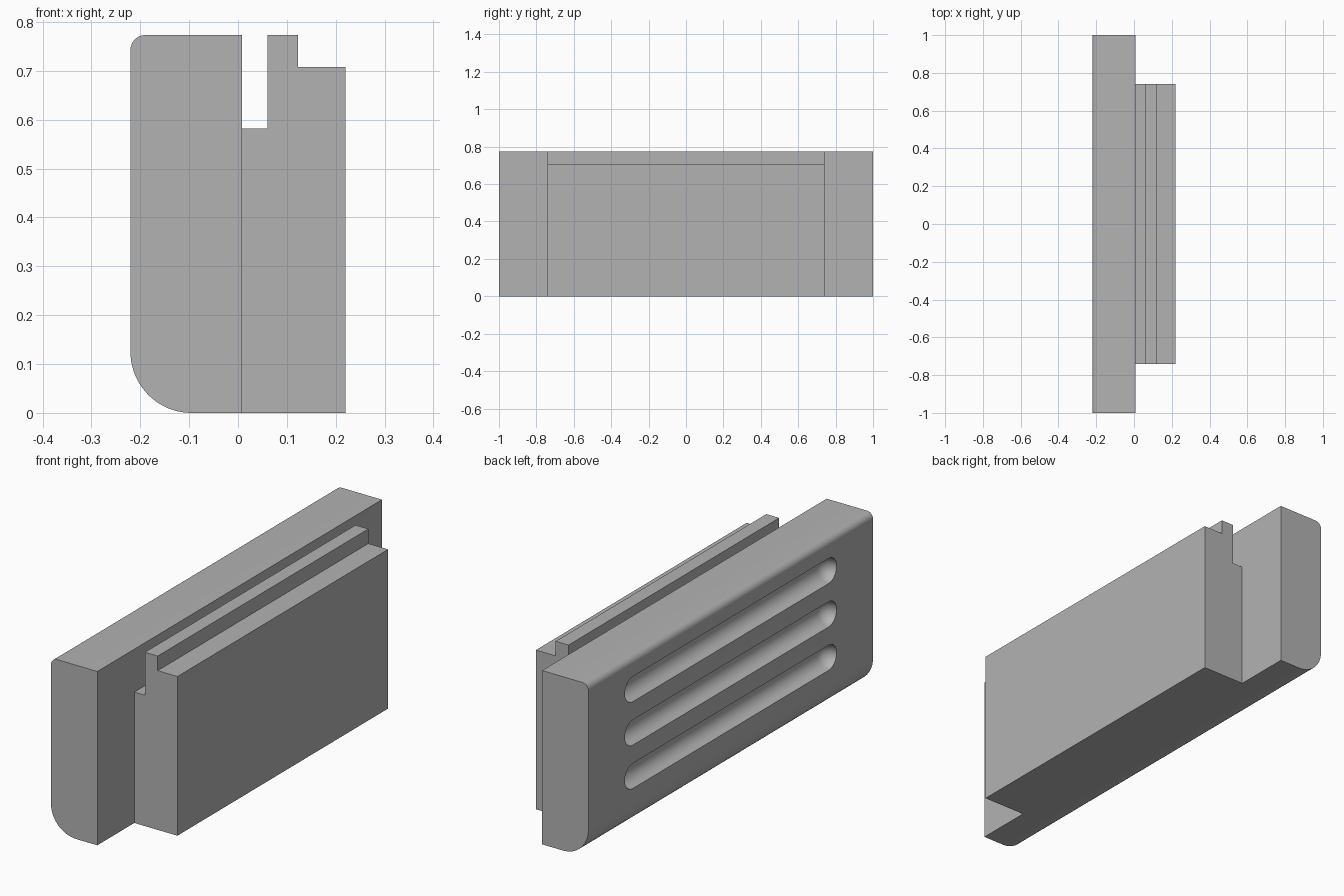
import bpy, bmesh, math
from mathutils import Matrix, Vector

cube = bpy.data.objects.get("Cube")
if cube:
    bpy.data.objects.remove(cube, do_unlink=True)

grey = bpy.data.materials.new("plain_grey")
grey.use_nodes = True
colour = (0.45, 0.45, 0.45, 1)
grey.diffuse_color = colour
grey.node_tree.nodes["Principled BSDF"].inputs["Base Color"].default_value = colour


def add_object(name, bm):
    bmesh.ops.recalc_face_normals(bm, faces=bm.faces)
    mesh = bpy.data.meshes.new(name)
    bm.to_mesh(mesh)
    bm.free()
    mesh.materials.append(grey)
    obj = bpy.data.objects.new(name, mesh)
    bpy.context.collection.objects.link(obj)
    return obj


def extrude_profile(name, points, half_length):
    """Extrude an (x, z) outline along y, centred on y = 0."""
    bm = bmesh.new()
    face = bm.faces.new([bm.verts.new((x, -half_length, z)) for x, z in points])
    ext = bmesh.ops.extrude_face_region(bm, geom=[face])
    verts = [g for g in ext["geom"] if isinstance(g, bmesh.types.BMVert)]
    bmesh.ops.translate(bm, verts=verts, vec=(0, 2 * half_length, 0))
    return add_object(name, bm)


def arc(cx, cz, radius, start, end, steps):
    angles = [math.radians(start + (end - start) * i / steps) for i in range(steps + 1)]
    return [(cx + radius * math.cos(a), cz + radius * math.sin(a)) for a in angles]


def capsule_cutter(name, location, radius, half_length):
    """Ball-ended rod along y."""
    bm = bmesh.new()
    bmesh.ops.create_uvsphere(bm, u_segments=32, v_segments=16, radius=radius)
    bmesh.ops.rotate(bm, verts=bm.verts, matrix=Matrix.Rotation(math.pi / 2, 3, 'X'))
    # split the ball at its equator and stretch the halves apart
    bmesh.ops.bisect_plane(bm, geom=bm.verts[:] + bm.edges[:] + bm.faces[:], dist=1e-5,
                           plane_co=(0, 0, 0), plane_no=(0, 1, 0), clear_inner=True)
    bmesh.ops.translate(bm, verts=bm.verts, vec=(0, half_length - radius, 0))
    half = bmesh.ops.duplicate(bm, geom=bm.verts[:] + bm.edges[:] + bm.faces[:])["geom"]
    for v in half:
        if isinstance(v, bmesh.types.BMVert):
            v.co.y = -v.co.y
    bmesh.ops.bridge_loops(bm, edges=[e for e in bm.edges if e.is_boundary])
    bmesh.ops.translate(bm, verts=bm.verts, vec=Vector(location))
    return add_object(name, bm)


left, joint, right, top = -0.22, 0.008, 0.22, 0.773
big, small = 0.125, 0.03

# Long grip body with rounded outer edges
outline = [(joint, 0), (joint, top)]
outline += arc(left + small, top - small, small, 90, 180, 8)
outline += arc(left + big, big, big, 180, 270, 20)
body = extrude_profile("grip_body", outline, 1.0)

# Three finger grooves cut into the outer face
for i in range(3):
    cutter = capsule_cutter("groove_cutter", (left, 0, 0.246 + 0.193 * i), 0.056, 0.744)
    mod = body.modifiers.new("groove", 'BOOLEAN')
    mod.object = cutter
    mod.solver = 'EXACT'
    bpy.context.view_layer.objects.active = body
    bpy.ops.object.modifier_apply(modifier=mod.name)
    bpy.data.objects.remove(cutter, do_unlink=True)

bpy.ops.object.select_all(action='DESELECT')
body.select_set(True)
bpy.ops.object.shade_smooth_by_angle(angle=math.radians(30))

# Shorter mounting block with slot and raised rib
extrude_profile("mounting_block", [
    (joint, 0), (right, 0), (right, 0.708), (0.123, 0.708),
    (0.123, top), (0.06, top), (0.06, 0.582), (joint, 0.582)], 0.74)
